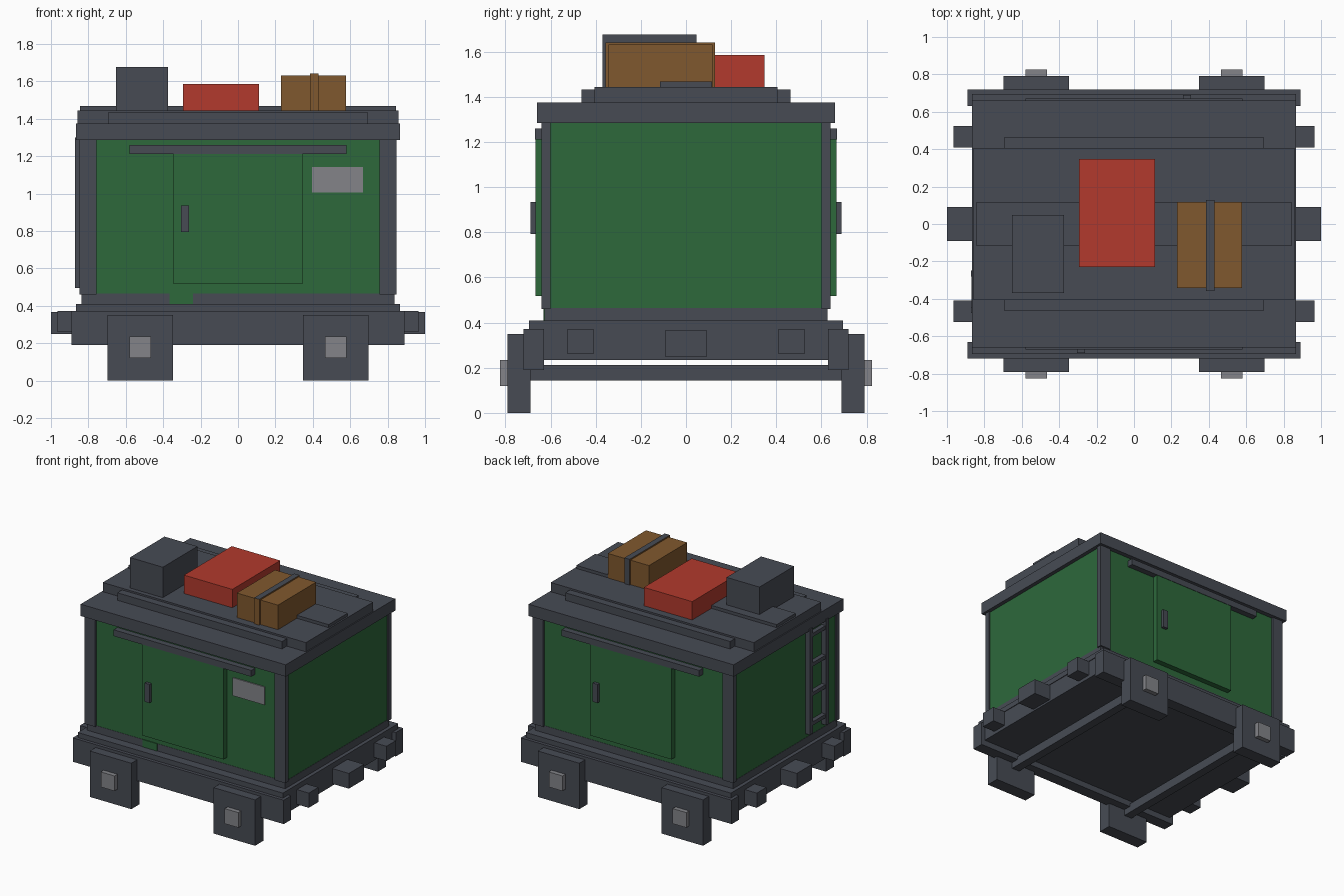
import bpy
import bmesh

if "Cube" in bpy.data.objects:
    bpy.data.objects.remove(bpy.data.objects["Cube"], do_unlink=True)


def material(name, rgb):
    """Flat material from 0-255 sRGB values."""
    lin = [((c / 255 + 0.055) / 1.055) ** 2.4 for c in rgb]
    mat = bpy.data.materials.new(name)
    mat.use_nodes = True
    mat.diffuse_color = (*lin, 1)
    bsdf = mat.node_tree.nodes["Principled BSDF"]
    bsdf.inputs["Base Color"].default_value = (*lin, 1)
    bsdf.inputs["Roughness"].default_value = 0.8
    return mat


STEEL = material("dark_steel", (71, 75, 84))
GREEN = material("green_paint", (45, 104, 59))
RED = material("red_paint", (178, 58, 45))
WOOD = material("brown_wood", (128, 88, 46))
PALE = material("pale_metal", (131, 132, 137))


def box(name, mat, x, y, z):
    """Box spanning the (min, max) pairs x, y and z."""
    bm = bmesh.new()
    bmesh.ops.create_cube(bm, size=1)
    for v in bm.verts:
        for i, (lo, hi) in enumerate((x, y, z)):
            v.co[i] = lo if v.co[i] < 0 else hi
    mesh = bpy.data.meshes.new(name)
    bm.to_mesh(mesh)
    bm.free()
    mesh.materials.append(mat)
    obj = bpy.data.objects.new(name, mesh)
    bpy.context.collection.objects.link(obj)
    return obj


def span(a, b, sign):
    """Range a..b, mirrored through zero when sign is negative."""
    return (a, b) if sign > 0 else (-b, -a)


def both(r):
    return (-r, r)


ENDS = (("right", -1), ("left", 1))
SIDES = (("front", -1), ("back", 1))

# Chassis: deck, top plate and sill
box("deck", STEEL, both(0.86), both(0.64), (0.235, 0.38))
box("deck_plate", STEEL, both(0.865), both(0.695), (0.37, 0.41))
box("sill", STEEL, both(0.837), both(0.627), (0.41, 0.465))
box("sill_patch", GREEN, (-0.365, -0.24), (-0.631, -0.62), (0.41, 0.466))

for side, sy in SIDES:
    box(f"{side}_beam", STEEL, both(0.89), span(0.63, 0.72, sy), (0.19, 0.372))
    # Feet with pale hub plates
    for end, sx in ENDS:
        box(f"{side}_{end}_foot", STEEL, span(0.347, 0.697, sx),
            span(0.69, 0.79, sy), (0, 0.35))
        box(f"{side}_{end}_hub", PALE, span(0.465, 0.58, sx),
            span(0.78, 0.825, sy), (0.12, 0.235))

# Axles and end buffers
for end, sx in ENDS:
    box(f"{end}_axle", STEEL, span(0.49, 0.555, sx), both(0.695), (0.143, 0.212))
    box(f"{end}_coupler", STEEL, span(0.84, 1.0, sx), both(0.092), (0.25, 0.366))
    for side, sy in SIDES:
        box(f"{end}_{side}_buffer", STEEL, span(0.84, 0.965, sx),
            span(0.41, 0.525, sy), (0.26, 0.372))

# Cabin body and corner posts
box("cabin_body", GREEN, both(0.835), both(0.625), (0.42, 1.30))
for end, sx in ENDS:
    for side, sy in SIDES:
        box(f"{side}_{end}_post", STEEL, span(0.757, 0.847, sx),
            span(0.60, 0.64, sy), (0.46, 1.30))

# Sliding doors, rails and handles on both long sides
for side, sy in SIDES:
    box(f"{side}_door", GREEN, both(0.345), span(0.61, 0.667, sy), (0.517, 1.22))
    box(f"{side}_door_rail", STEEL, both(0.58), span(0.61, 0.67, sy), (1.212, 1.26))
    box(f"{side}_door_handle", STEEL, span(0.263, 0.305, sy),
        span(0.66, 0.69, sy), (0.793, 0.935))
box("front_sign_plate", PALE, (0.395, 0.667), (-0.633, -0.624), (1.005, 1.142))

# Ladder on the right end
for name, y in (("front", -0.46), ("back", -0.265)):
    box(f"ladder_{name}_rail", STEEL, (-0.872, -0.83),
        (y - 0.017, y + 0.017), (0.495, 1.30))
for i in range(4):
    z = 0.565 + 0.225 * i
    box(f"ladder_rung_{i + 1}", STEEL, (-0.868, -0.834),
        (-0.46, -0.265), (z - 0.014, z + 0.014))

# Stepped roof
box("roof_slab", STEEL, both(0.865), both(0.66), (1.285, 1.375))
box("roof_upper", STEEL, both(0.857), both(0.405), (1.37, 1.445))
box("roof_walkway", STEEL, both(0.845), both(0.115), (1.44, 1.468))
for side, sy in SIDES:
    box(f"{side}_roof_rail", STEEL, both(0.695), span(0.40, 0.462, sy), (1.37, 1.432))

# Roof cargo
box("roof_unit", STEEL, (-0.653, -0.375), (-0.37, 0.047), (1.44, 1.677))
box("red_case", RED, (-0.295, 0.113), (-0.23, 0.347), (1.44, 1.585))
box("crate", WOOD, (0.23, 0.577), (-0.343, 0.118), (1.44, 1.632))
strap = box("crate_strap", STEEL, (0.385, 0.43), (-0.357, 0.128), (1.44, 1.642))

# Strap is dark on top and back, wooden on the other faces
strap.data.materials.append(WOOD)
for face in strap.data.polygons:
    if face.normal.y < -0.5 or abs(face.normal.x) > 0.5:
        face.material_index = 1
